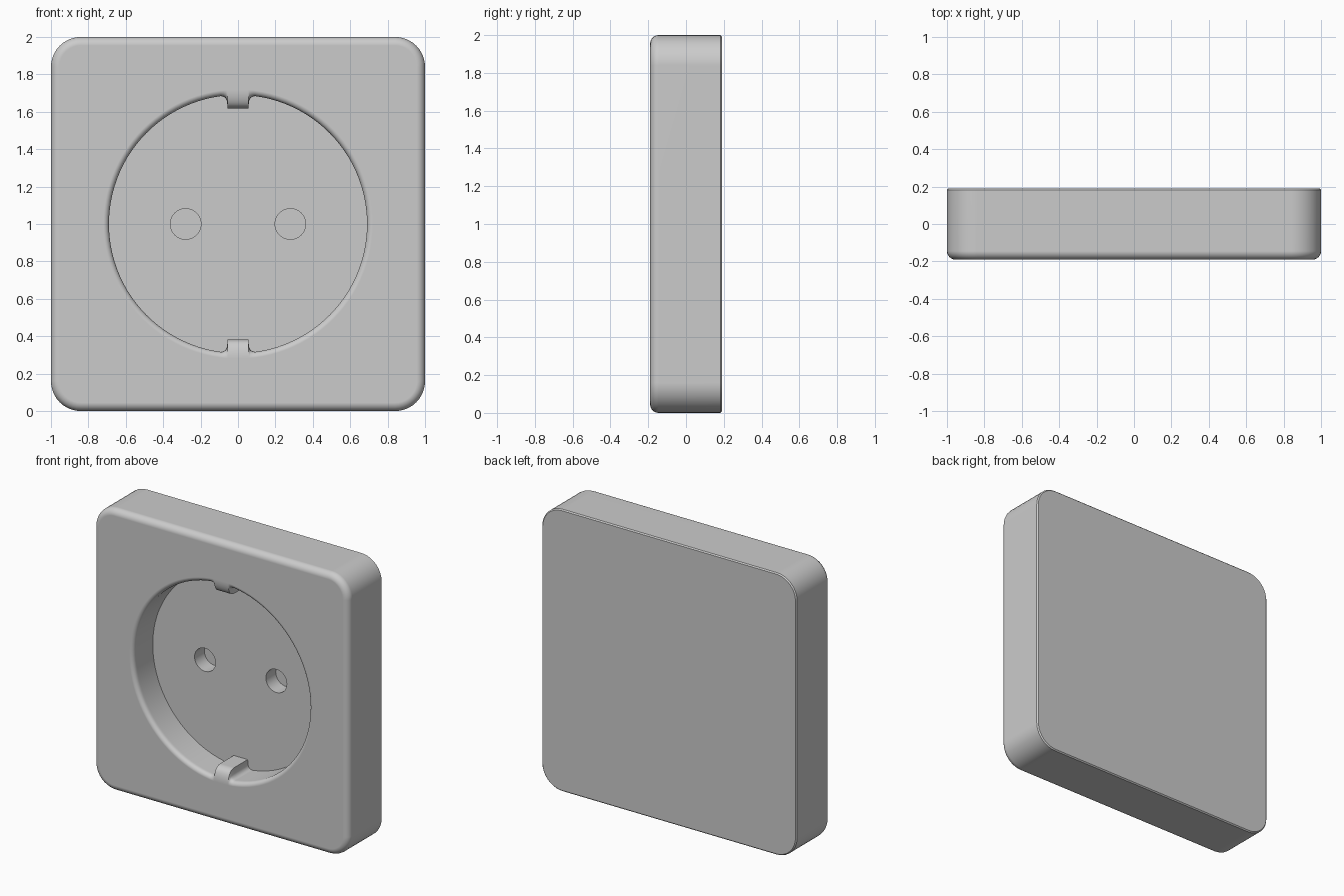
import bpy, bmesh, math

if "Cube" in bpy.data.objects:
    bpy.data.objects.remove(bpy.data.objects["Cube"])

FRONT, BACK, FLOOR = -0.19, 0.19, 0.03
MID_Z = 1.0


def loft(name, rings):
    """Closed solid through equal-length rings of 3D points."""
    bm = bmesh.new()
    loops = [[bm.verts.new(p) for p in ring] for ring in rings]
    n = len(loops[0])
    for a, b in zip(loops, loops[1:]):
        for i in range(n):
            j = (i + 1) % n
            bm.faces.new((a[i], a[j], b[j], b[i]))
    bm.faces.new(loops[0])
    bm.faces.new(loops[-1])
    bmesh.ops.recalc_face_normals(bm, faces=bm.faces)
    mesh = bpy.data.meshes.new(name)
    bm.to_mesh(mesh)
    bm.free()
    obj = bpy.data.objects.new(name, mesh)
    bpy.context.collection.objects.link(obj)
    return obj


def plate_ring(y, inset, radius=0.16, steps=10):
    """Rounded square, shrunk by inset."""
    r, c = radius - inset, 1 - radius
    pts = []
    for k, (sx, sz) in enumerate([(1, 1), (-1, 1), (-1, -1), (1, -1)]):
        for i in range(steps + 1):
            a = math.pi / 2 * (k + i / steps)
            pts.append((sx * c + r * math.cos(a), y, MID_Z + sz * c + r * math.sin(a)))
    return pts


def recess_ring(y, radius, tab):
    """Circle with an inward tab at top and bottom; tab scales its height."""
    side = [(0.092, 0.0), (0.078, 0.004), (0.066, 0.014), (0.059, 0.03), (0.055, 0.07)]
    half = []
    a0 = math.asin(0.092 / radius)
    for i in range(48):
        a = -math.pi / 2 + a0 + (math.pi - 2 * a0) * i / 48
        half.append((radius * math.cos(a), radius * math.sin(a)))
    for x, d in side + [(-x, d) for x, d in side[:0:-1]]:
        half.append((x, math.sqrt(radius ** 2 - x * x) - d * tab))
    full = half + [(-x, -z) for x, z in half]
    return [(x, y, MID_Z + z) for x, z in full]


def cut(target, cutter):
    mod = target.modifiers.new("cut", 'BOOLEAN')
    mod.operation, mod.solver, mod.object = 'DIFFERENCE', 'EXACT', cutter
    bpy.context.view_layer.objects.active = target
    bpy.ops.object.modifier_apply(modifier=mod.name)
    bpy.data.objects.remove(cutter)


# Cover plate: soft front edge, nearly crisp back edge
edge = 0.045
rings = []
for i in range(7):
    a = math.pi / 2 * i / 6
    rings.append(plate_ring(FRONT + edge * (1 - math.sin(a)), edge * (1 - math.cos(a))))
rings = rings[::-1] + [plate_ring(BACK - 0.008, 0), plate_ring(BACK, 0.008)]
plate = loft("socket_plate", rings)

# Round recess with rounded rim and curved earth tabs
R, rim, curve = 0.69, 0.03, 0.07
rings = [recess_ring(FLOOR, R, 1)]
for i in range(11):
    a = math.pi / 2 * i / 10
    y = FRONT + curve * (1 - math.sin(a))
    t = max(0.0, 1 - (y - FRONT) / rim)
    flare = rim * (1 - math.sqrt(max(0.0, 1 - t * t)))
    rings.append(recess_ring(y, R + flare, math.cos(a)))
rings.append(recess_ring(FRONT - 0.05, R + rim, 0))
cut(plate, loft("recess_cutter", rings))

# Two pin holes
for x in (-0.28, 0.28):
    circle = [(x + 0.082 * math.cos(2 * math.pi * i / 40), MID_Z + 0.082 * math.sin(2 * math.pi * i / 40))
              for i in range(40)]
    cut(plate, loft("hole_cutter", [[(px, y, pz) for px, pz in circle] for y in (FLOOR - 0.05, 0.14)]))

# Smooth shading with clean flat faces
bpy.ops.object.select_all(action='DESELECT')
plate.select_set(True)
bpy.context.view_layer.objects.active = plate
bpy.ops.object.shade_smooth_by_angle(angle=math.radians(35))
normals = plate.modifiers.new("weighted_normals", 'WEIGHTED_NORMAL')
normals.keep_sharp = True
